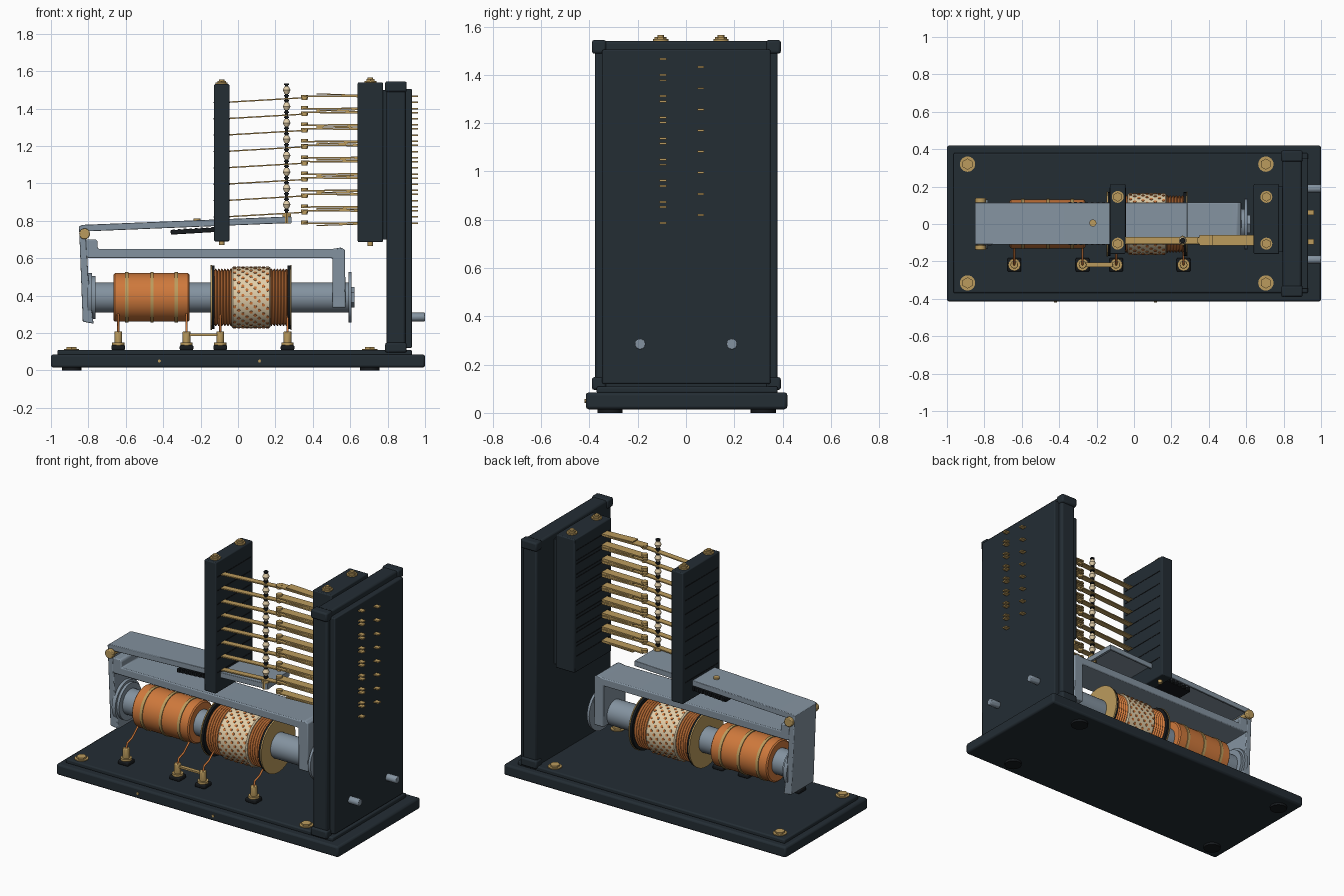
import bpy, bmesh, math
from mathutils import Vector, Matrix

cube = bpy.data.objects.get("Cube")
if cube:
    bpy.data.objects.remove(cube)


def material(name, *rgb):
    m = bpy.data.materials.new(name)
    m.use_nodes = True
    m.diffuse_color = (*rgb, 1)
    b = m.node_tree.nodes["Principled BSDF"]
    b.inputs["Base Color"].default_value = (*rgb, 1)
    b.inputs["Roughness"].default_value = 0.6
    return m


SLATE = material("dark slate", 0.017, 0.026, 0.034)
BLACK = material("black", 0.008, 0.010, 0.012)
STEEL = material("blue grey steel", 0.23, 0.29, 0.35)
BRASS = material("brass", 0.50, 0.33, 0.11)
COPPER = material("copper orange", 0.62, 0.19, 0.045)
CREAM = material("cream", 0.76, 0.62, 0.40)


def finish(name, bm, mat, bevel=0):
    bmesh.ops.recalc_face_normals(bm, faces=bm.faces)
    me = bpy.data.meshes.new(name)
    bm.to_mesh(me)
    bm.free()
    me.materials.append(mat)
    for p in me.polygons:
        p.use_smooth = True
    me.set_sharp_from_angle(angle=math.radians(32))
    ob = bpy.data.objects.new(name, me)
    bpy.context.scene.collection.objects.link(ob)
    if bevel:
        mod = ob.modifiers.new("Bevel", "BEVEL")
        mod.width = bevel
        mod.segments = 2
        mod.limit_method = "ANGLE"
    return ob


def add_box(bm, x, y, z, tilt=0):
    """Box from axis ranges, tilted about y round its centre."""
    c = [(a + b) / 2 for a, b in (x, y, z)]
    s = [b - a for a, b in (x, y, z)]
    m = Matrix.Translation(c) @ Matrix.Rotation(tilt, 4, "Y") @ Matrix.Diagonal((*s, 1))
    bmesh.ops.create_cube(bm, size=1, matrix=m)


def add_rod(bm, a, b, r, sides=20, r2=None):
    a, b = Vector(a), Vector(b)
    d = b - a
    m = Matrix.Translation((a + b) / 2) @ d.to_track_quat("Z", "Y").to_matrix().to_4x4()
    bmesh.ops.create_cone(bm, cap_ends=True, segments=sides, radius1=r,
                          radius2=r if r2 is None else r2, depth=d.length, matrix=m)


def box(name, mat, x, y, z, bevel=0, tilt=0):
    bm = bmesh.new()
    add_box(bm, x, y, z, tilt)
    return finish(name, bm, mat, bevel)


def rod(name, mat, a, b, r, sides=20, bevel=0):
    bm = bmesh.new()
    add_rod(bm, a, b, r, sides)
    return finish(name, bm, mat, bevel)


def profile(name, mat, pts, y, bevel=0):
    """Side outline in x and z, extruded across y."""
    bm = bmesh.new()
    f = bm.faces.new([bm.verts.new((px, y[0], pz)) for px, pz in pts])
    g = bmesh.ops.extrude_face_region(bm, geom=[f])
    bmesh.ops.translate(bm, vec=(0, y[1] - y[0], 0),
                        verts=[v for v in g["geom"] if isinstance(v, bmesh.types.BMVert)])
    return finish(name, bm, mat, bevel)


AXIS = 0.39  # height of the coil axis


def lathe(name, mat, pts, sides=48):
    """Closed shape spun about the coil axis from (x, radius) points."""
    bm = bmesh.new()
    vs = [bm.verts.new((px, 0, AXIS + r)) for px, r in pts]
    es = [bm.edges.new(p) for p in zip(vs, vs[1:])]
    bmesh.ops.spin(bm, geom=vs + es, cent=(0, 0, AXIS), axis=(1, 0, 0),
                   angle=math.tau, steps=sides, use_duplicate=False)
    bmesh.ops.remove_doubles(bm, verts=bm.verts, dist=0.0004)
    return finish(name, bm, mat)


def disc(name, mat, x0, x1, r, sides=48):
    return rod(name, mat, (x0, 0, AXIS), (x1, 0, AXIS), r, sides)


# Base with feet, screws and front studs
box("base_slab", SLATE, (-1, 1), (-.415, .42), (.015, .085), .012)
box("base_step", SLATE, (-.965, .93), (-.37, .38), (.08, .11), .008)
for x in (-.89, .705):
    for y in (-.315, .32):
        rod("foot", BLACK, (x, y, 0), (x, y, .03), .052, 24)
        rod("base_washer", BRASS, (x, y, .105), (x, y, .115), .041, 24)
        rod("base_screw", BRASS, (x, y, .11), (x, y, .126), .03, 6)
for x in (-.42, .115):
    rod("base_stud", BRASS, (x, -.41, .05), (x, -.42, .05), .008, 10)

# Upright end panel with cover, corner caps and pegs
box("end_panel", SLATE, (.795, .895), (-.377, .38), (.095, 1.54), .01)
box("panel_cover", SLATE, (.88, .93), (-.347, .35), (.12, 1.505), .006)
for y in (-.36, .363):
    for z in ((.095, .148), (1.488, 1.545)):
        box("corner_cap", SLATE, (.787, .902), (y - .03, y + .03), z, .01)
for y in (-.19, .19):
    rod("panel_peg", STEEL, (.92, y, .285), (1, y, .285), .023, 12, .004)

# Insulating stacks holding the springs
LEVELS = [.82 + .0875 * i for i in range(8)]
GAP = .033
for name, x, z in (("left_stack", (-.128, -.046), (.69, 1.53)),
                   ("right_stack", (.64, .775), (.685, 1.54))):
    y = (-.16, .215)
    box(name, SLATE, x, y, z, .006)
    bm = bmesh.new()
    for l in LEVELS:
        for dz in ((0,) if name == "left_stack" else (-GAP, GAP)):
            add_box(bm, (x[0] - .002, x[1] + .002), (y[0] + .02, y[1] - .02),
                    (l + dz - .003, l + dz + .003))
    finish(name + "_spacers", bm, BLACK)
    mid = sum(x) / 2
    for yy in (-.105, .145):
        rod(name + "_bolt", BRASS, (mid, yy, z[0] - .02), (mid, yy, z[1] + .025), .014, 12)
        rod(name + "_washer", BRASS, (mid, yy, z[1]), (mid, yy, z[1] + .008), .032, 20)
        rod(name + "_nut", BRASS, (mid, yy, z[1]), (mid, yy, z[1] + .017), .025, 6)
box("stack_mount", SLATE, (.77, .8), (-.15, .2), (.7, 1.5))

# Moving and fixed contact springs, with solder tails behind the panel
moving, fixed, contacts, tails = (bmesh.new() for _ in range(4))
for l in LEVELS:
    add_box(moving, (-.06, .37), (-.107, -.069), (l + .01, l + .017), -.058)
    add_box(tails, (.9, .962), (.047, .075), (l - .004, l + .004))
    for s in (-1, 1):
        z = l + GAP * s
        add_box(fixed, (.35, .65), (-.115, -.06), (z - .004, z + .004), .01 * s)
        add_box(fixed, (.42, .65), (-.115, -.06), (z + s * .009 - .003, z + s * .009 + .003), .035 * s)
        add_rod(contacts, (.355, -.088, z - s * .013), (.355, -.088, z + s * .006), .019, 14)
        add_box(tails, (.9, .962), (-.11, -.08), (z - .004, z + .004))
    add_rod(contacts, (.355, -.088, l + .014), (.355, -.088, l + .034), .016, 14)
finish("moving_springs", moving, BRASS)
finish("fixed_springs", fixed, BRASS)
finish("contact_tips", contacts, BRASS)
finish("solder_tails", tails, BRASS)

# Lifting rod with insulating beads
rod("lifting_rod", BLACK, (.26, -.088, .8), (.26, -.088, 1.53), .008, 12)
beads, collars = bmesh.new(), bmesh.new()
for l in LEVELS:
    z = l + .066
    add_rod(beads, (.26, -.088, z - .02), (.26, -.088, z), .012, 14, .021)
    add_rod(beads, (.26, -.088, z), (.26, -.088, z + .02), .021, 14, .012)
    for dz in (-.03, .03):
        add_rod(collars, (.26, -.088, z + dz - .004), (.26, -.088, z + dz + .004), .014, 12)
finish("beads", beads, CREAM)
finish("collars", collars, BLACK)
rod("lifting_nut", BRASS, (.26, -.088, .785), (.26, -.088, .84), .027, 6)

# Channel-shaped armature, bent down at the left end
WIDE = (-.11, .115)
profile("armature_plate", STEEL, [(-.845, .758), (.285, .81), (.285, .823), (-.83, .778), (-.85, .77)], WIDE, .003)
for y in (WIDE[0], WIDE[1] - .012):
    profile("armature_flange", STEEL, [(-.84, .742), (.285, .788), (.285, .822), (-.84, .772)], (y, y + .012), .003)
profile("armature_end", STEEL, [(.27, .788), (.285, .789), (.285, .82), (.27, .82)], WIDE)
profile("armature_leg", STEEL, [(-.85, .772), (-.83, .26), (-.772, .25), (-.775, .27), (-.8, .5), (-.815, .76)], WIDE, .005)
rod("armature_rivet", BRASS, (-.22, .005, .79), (-.22, .005, .812), .019, 16)
rod("hinge_pin", BRASS, (-.82, -.125, .73), (-.82, .13, .73), .02, 16)
for y in (-.125, .125):
    rod("hinge_cap", BRASS, (-.82, y - .014, .73), (-.82, y + .014, .73), .029, 16, .005)

# Ribbed pad between armature and yoke
box("pad", BLACK, (-.36, -.11), (-.105, .11), (.733, .757), .003, -.06)
bm = bmesh.new()
for i in range(8):
    x = -.35 + i * .03
    add_box(bm, (x, x + .014), (-.112, .117), (.73 + i * .0018, .754 + i * .0018), -.06)
finish("pad_ribs", bm, BLACK)

# Yoke and magnetic core
profile("yoke", STEEL, [(-.815, .61), (-.8, .6), (.505, .6), (.505, .335), (.575, .335),
                        (.572, .645), (.55, .657), (.51, .65), (-.75, .65), (-.75, .69),
                        (-.76, .7), (-.815, .7)], WIDE, .006)
disc("core", STEEL, -.8, .6, .08)
disc("pole_face", STEEL, -.805, -.78, .13)
disc("pole_ring", STEEL, -.785, -.763, .115)
disc("core_end", STEEL, .592, .608, .135)
disc("core_nut", STEEL, .57, .622, .055, 6)

# Front coil with straps
lathe("left_coil", COPPER, [(-.665, .07), (-.665, .122), (-.658, .13), (-.267, .13), (-.26, .122), (-.26, .07)])
for x in (-.595, -.46, -.33):
    lathe("coil_strap", BRASS, [(x - .009, .125), (x - .009, .135), (x + .009, .135), (x + .009, .125)])

# Rear coil with flanges, windings and speckled wrap
for x, s in ((-.125, -1), (.265, 1)):
    disc("coil_flange", BLACK, x, x + s * .016, .17)
    disc("flange_plate", BRASS, x + s * .015, x + s * .022, .174)
for a, b in ((-.127, -.03), (.17, .267)):
    turns = 6
    pts = [(a, .07)]
    for i in range(turns * 4 + 1):
        pts.append((a + (b - a) * i / (turns * 4), .142 + .012 * abs(math.sin(i * math.pi / 4))))
    lathe("coil_winding", COPPER, pts + [(b, .07)])
lathe("coil_wrap", CREAM, [(-.035, .07), (-.035, .157), (-.028, .163), (.168, .163), (.175, .157), (.175, .07)])
bm = bmesh.new()
for i in range(9):
    for j in range(20):
        t = (j + i * .4) * math.tau / 20
        d = Vector((0, math.cos(t), math.sin(t)))
        p = Vector((-.018 + i * .022, 0, AXIS))
        add_rod(bm, p + d * .158, p + d * .166, .0085, 8)
finish("wrap_speckles", bm, COPPER)

# Terminals, jumper bar and lead wires
for x in (-.64, -.275, -.095, .265):
    y = -.218
    box("terminal_base", BLACK, (x - .037, x + .037), (y - .037, y + .037), (.108, .135), .008)
    rod("terminal_washer", BRASS, (x, y, .13), (x, y, .148), .033, 16)
    rod("terminal_post", BRASS, (x, y, .14), (x, y, .208), .021, 12, .004)
    cu = bpy.data.curves.new("lead_wire", "CURVE")
    cu.dimensions = "3D"
    cu.bevel_depth = .006
    cu.bevel_resolution = 2
    sp = cu.splines.new("POLY")
    path = [(x, y, .2), (x, y + .01, .235), (x, -.16, .25), (x, -.1, .3)]
    sp.points.add(len(path) - 1)
    for pt, co in zip(sp.points, path):
        pt.co = (*co, 1)
    cu.materials.append(COPPER)
    bpy.context.scene.collection.objects.link(bpy.data.objects.new("lead_wire", cu))
box("jumper_bar", BRASS, (-.275, -.095), (-.23, -.206), (.185, .196))
